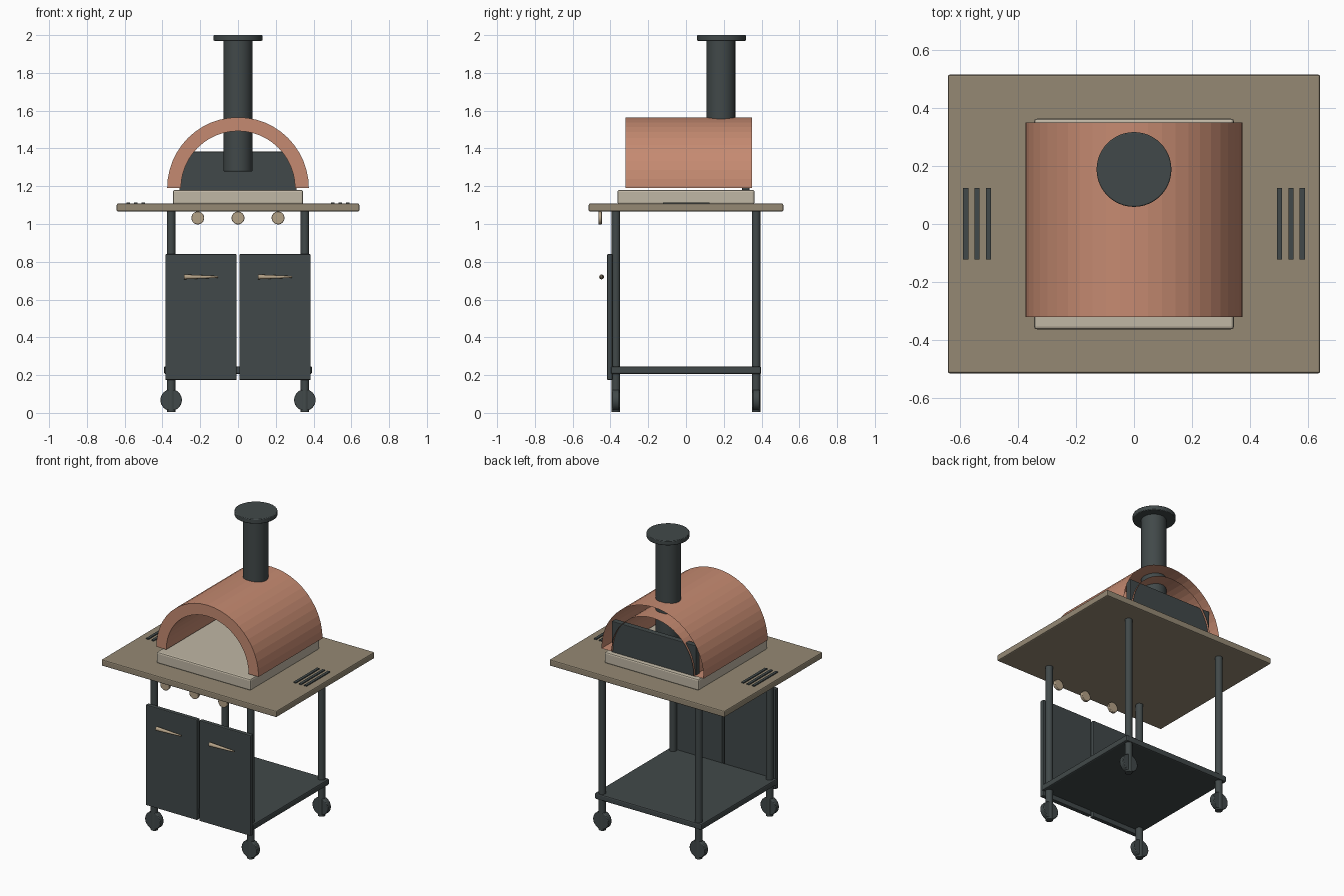
import bpy, bmesh, math
from mathutils import Matrix

if "Cube" in bpy.data.objects:
    bpy.data.objects.remove(bpy.data.objects["Cube"])


def material(name, rgb):
    m = bpy.data.materials.new(name)
    m.diffuse_color = (*rgb, 1.0)
    m.use_nodes = True
    m.node_tree.nodes["Principled BSDF"].inputs["Base Color"].default_value = m.diffuse_color
    return m


CHARCOAL = material("charcoal metal", (0.053, 0.066, 0.067))
COPPER = material("copper", (0.56, 0.255, 0.165))
TABLE = material("taupe table", (0.30, 0.25, 0.175))
STONE = material("pale stone", (0.53, 0.475, 0.375))
BRASS = material("brass", (0.45, 0.355, 0.24))


def finish(bm, name, mat, bevel=0.0, smooth=False):
    bmesh.ops.recalc_face_normals(bm, faces=bm.faces)
    me = bpy.data.meshes.new(name)
    bm.to_mesh(me)
    bm.free()
    ob = bpy.data.objects.new(name, me)
    bpy.context.collection.objects.link(ob)
    me.materials.append(mat)
    if bevel:
        mod = ob.modifiers.new("bevel", 'BEVEL')
        mod.width = bevel
        mod.segments = 2
        mod.limit_method = 'ANGLE'
        mod.angle_limit = math.radians(50)
    if smooth:
        bpy.ops.object.select_all(action='DESELECT')
        ob.select_set(True)
        bpy.context.view_layer.objects.active = ob
        bpy.ops.object.shade_smooth_by_angle(angle=math.radians(35))
    return ob


def box(name, mat, x, y, z, bevel=0.0):
    """Box given by (min, max) pairs on each axis."""
    bm = bmesh.new()
    bmesh.ops.create_cube(bm, size=1)
    for v in bm.verts:
        for i, (lo, hi) in enumerate((x, y, z)):
            v.co[i] = lo if v.co[i] < 0 else hi
    return finish(bm, name, mat, bevel)


def cylinder(name, mat, center, r, length, axis='Z', r2=None, sides=32, bevel=0.0):
    bm = bmesh.new()
    rot = {'Z': Matrix(), 'Y': Matrix.Rotation(math.pi / 2, 4, 'X'),
           'X': Matrix.Rotation(math.pi / 2, 4, 'Y')}[axis]
    bmesh.ops.create_cone(bm, cap_ends=True, segments=sides, radius1=r,
                          radius2=r if r2 is None else r2, depth=length,
                          matrix=Matrix.Translation(center) @ rot)
    return finish(bm, name, mat, bevel, True)


def oven_dome(z0=1.19, front=-0.32, back=0.35, outer=0.375, inner=0.302, n=24):
    """Arched shell: closed front rim and feet, hollow rim at the back."""
    bm = bmesh.new()
    rows = []
    for i in range(n + 1):
        a = math.pi * i / n
        rows.append([bm.verts.new((r * math.cos(a), y, z0 + r * math.sin(a)))
                     for r, y in ((outer, back), (outer, front),
                                  (inner, front), (inner, back))])
    for a, b in zip(rows, rows[1:]):
        for j in range(3):
            bm.faces.new((a[j], a[j + 1], b[j + 1], b[j]))
    bm.faces.new(rows[0])
    bm.faces.new(rows[-1])
    return finish(bm, "oven_dome", COPPER)


# Oven: dome, stone floor, back panel, chimney
oven_dome()
box("oven_floor", STONE, (-0.345, 0.345), (-0.363, 0.363), (1.105, 1.18), 0.01)
box("back_panel", CHARCOAL, (-0.31, 0.31), (0.297, 0.336), (1.175, 1.383), 0.004)
cylinder("chimney", CHARCOAL, (0, 0.185, 1.627), 0.076, 0.70, bevel=0.005)
cylinder("chimney_cap", CHARCOAL, (0, 0.188, 1.985), 0.129, 0.03, sides=48, bevel=0.004)

# Table top with slatted vents on both sides
box("table_top", TABLE, (-0.642, 0.642), (-0.515, 0.515), (1.066, 1.108), 0.007)
for side in (-1, 1):
    for k in range(3):
        cx = side * (0.502 + 0.039 * k)
        box("vent_slat", CHARCOAL, (cx - 0.009, cx + 0.009), (-0.122, 0.125), (1.10, 1.114))

# Control knobs under the front edge
for kx in (-0.213, 0, 0.212):
    cylinder("control_knob", BRASS, (kx, -0.455, 1.032), 0.034, 0.018, 'Y', bevel=0.003)

# Legs with wheels
for sx in (-1, 1):
    for sy in (-1, 1):
        x, y = sx * 0.354, sy * 0.371
        cylinder("leg", CHARCOAL, (x, y, 0.536), 0.0225, 1.064, sides=24)
        cylinder("wheel", CHARCOAL, (x, y, 0.068), 0.057, 0.035, 'Y', bevel=0.004)

# Lower shelf
box("lower_shelf", CHARCOAL, (-0.392, 0.392), (-0.398, 0.398), (0.206, 0.246), 0.008)

# Cabinet doors with tapered handles
for lo, hi, hx in ((-0.385, -0.007, -0.195), (0.007, 0.385, 0.195)):
    box("door", CHARCOAL, (lo, hi), (-0.418, -0.389), (0.174, 0.84), 0.005)
    cylinder("door_handle", BRASS, (hx, -0.447, 0.72), 0.013, 0.18, 'X', r2=0.005, sides=12)
